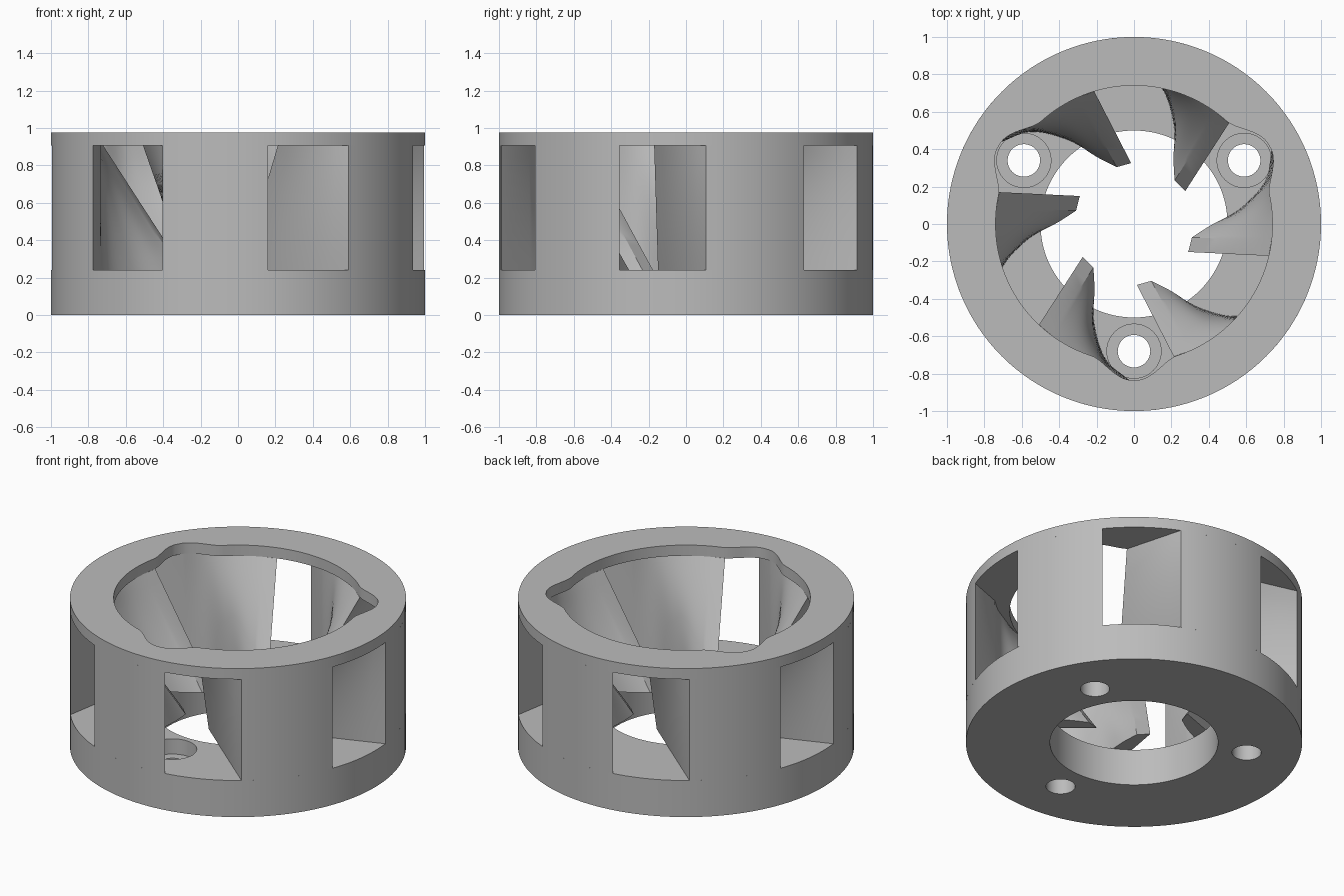
import bpy, bmesh, math
from mathutils import Vector

if "Cube" in bpy.data.objects:
    bpy.data.objects.remove(bpy.data.objects["Cube"], do_unlink=True)

FLOOR, ROOF, TOP = 0.24, 0.905, 0.975
SINK = 0.14                      # height of the screw seats
SCREWS = [30, 150, 270]

grey = bpy.data.materials.new("light_grey")
grey.use_nodes = True
grey.diffuse_color = (0.5, 0.5, 0.5, 1)
grey.node_tree.nodes["Principled BSDF"].inputs["Base Color"].default_value = (0.5, 0.5, 0.5, 1)


def polar(angle, r):
    a = math.radians(angle)
    return Vector((r * math.cos(a), r * math.sin(a)))


def circle(r, centre=Vector((0, 0)), n=128):
    return [centre + polar(360 * i / n, r) for i in range(n)]


def finish(obj):
    bpy.ops.object.select_all(action="DESELECT")
    obj.select_set(True)
    bpy.context.view_layer.objects.active = obj
    if obj.type == "CURVE":
        bpy.ops.object.convert(target="MESH")
        obj = bpy.context.object
    obj.data.materials.clear()
    obj.data.materials.append(grey)
    bpy.ops.object.shade_smooth_by_angle(angle=math.radians(25))


def plate(name, loops, z0, z1):
    """Flat plate: first loop is the rim, the others are holes."""
    cu = bpy.data.curves.new(name, "CURVE")
    cu.dimensions, cu.fill_mode = "2D", "BOTH"
    cu.extrude = (z1 - z0) / 2
    for loop in loops:
        sp = cu.splines.new("POLY")
        sp.points.add(len(loop) - 1)
        for p, co in zip(sp.points, loop):
            p.co = (co.x, co.y, 0, 1)
        sp.use_cyclic_u = True
    obj = bpy.data.objects.new(name, cu)
    obj.location.z = (z0 + z1) / 2
    bpy.context.collection.objects.link(obj)
    finish(obj)


def screw_holes(r):
    return [circle(r, polar(a, 0.68), 40) for a in SCREWS]


def lobed_hole(n=240):
    """Round opening that bulges outward over each screw."""
    pts = []
    for i in range(n):
        a = 360 * i / n
        off = min(abs((a - s + 180) % 360 - 180) for s in SCREWS)
        t = min(max((off - 1) / 17, 0), 1)
        pts.append(polar(a, 0.74 + 0.095 * (1 - t * t * (3 - 2 * t))))
    return pts


# Base with centre bore, screw holes and wider screw seats
plate("base_lower", [circle(1), circle(0.5)] + screw_holes(0.087), 0, SINK)
plate("base_upper", [circle(1), circle(0.5)] + screw_holes(0.145), SINK, FLOOR)
# Top rim
plate("top_ring", [circle(1), lobed_hole()], ROOF, TOP)


def spline(keys, steps=6):
    """Smooth curve through the given points."""
    k = [keys[0] * 2 - keys[1]] + keys + [keys[-1] * 2 - keys[-2]]
    out = []
    for i in range(1, len(k) - 2):
        a, b, c, d = k[i - 1:i + 3]
        for s in range(steps):
            t = s / steps
            out.append(0.5 * (2 * b + (c - a) * t + (2 * a - 5 * b + 4 * c - d) * t * t
                              + (3 * b - a - 3 * c + d) * t ** 3))
    return out + [keys[-1]]


def section(start, tip, curve):
    """Vane outline: tip, curved flank, outer wall, straight flank."""
    flank = spline([polar(start + a, r) for a, r in curve])
    rim = [polar(start + 33 * (1 - i / 12), 1) for i in range(13)]
    tip = polar(start + tip[0], tip[1])
    side = [rim[-1].lerp(tip, i / 6) for i in range(1, 7)]
    return flank + rim + side


LOW_TIP, LOW_CURVE = (-33.5, 0.326), [(-19.2, 0.318), (-7.2, 0.41), (1.8, 0.57), (11.8, 0.737), (22.3, 0.837)]
TOP_TIP, TOP_CURVE = (-19.5, 0.74), [(-13.3, 0.74), (-2, 0.755), (8, 0.78), (15, 0.81), (22.3, 0.837)]


def vane(name, start, levels=10):
    low, high = section(start, LOW_TIP, LOW_CURVE), section(start, TOP_TIP, TOP_CURVE)
    bm = bmesh.new()
    rows = []
    for k in range(levels + 1):
        t = k / levels
        z = FLOOR + (ROOF - FLOOR) * t
        rows.append([bm.verts.new((*a.lerp(b, t), z)) for a, b in zip(low, high)])
    n = len(low)
    for r0, r1 in zip(rows, rows[1:]):
        for i in range(n):
            j = (i + 1) % n
            bm.faces.new((r0[i], r0[j], r1[j], r1[i]))
    caps = [bm.faces.new(rows[0]), bm.faces.new(rows[-1])]
    bmesh.ops.triangulate(bm, faces=caps)
    bmesh.ops.recalc_face_normals(bm, faces=bm.faces)
    me = bpy.data.meshes.new(name)
    bm.to_mesh(me)
    bm.free()
    obj = bpy.data.objects.new(name, me)
    bpy.context.collection.objects.link(obj)
    finish(obj)


# Six swept vanes with windows between them
for i in range(6):
    vane(f"vane_{i + 1}", 6.2 + 60 * i)
